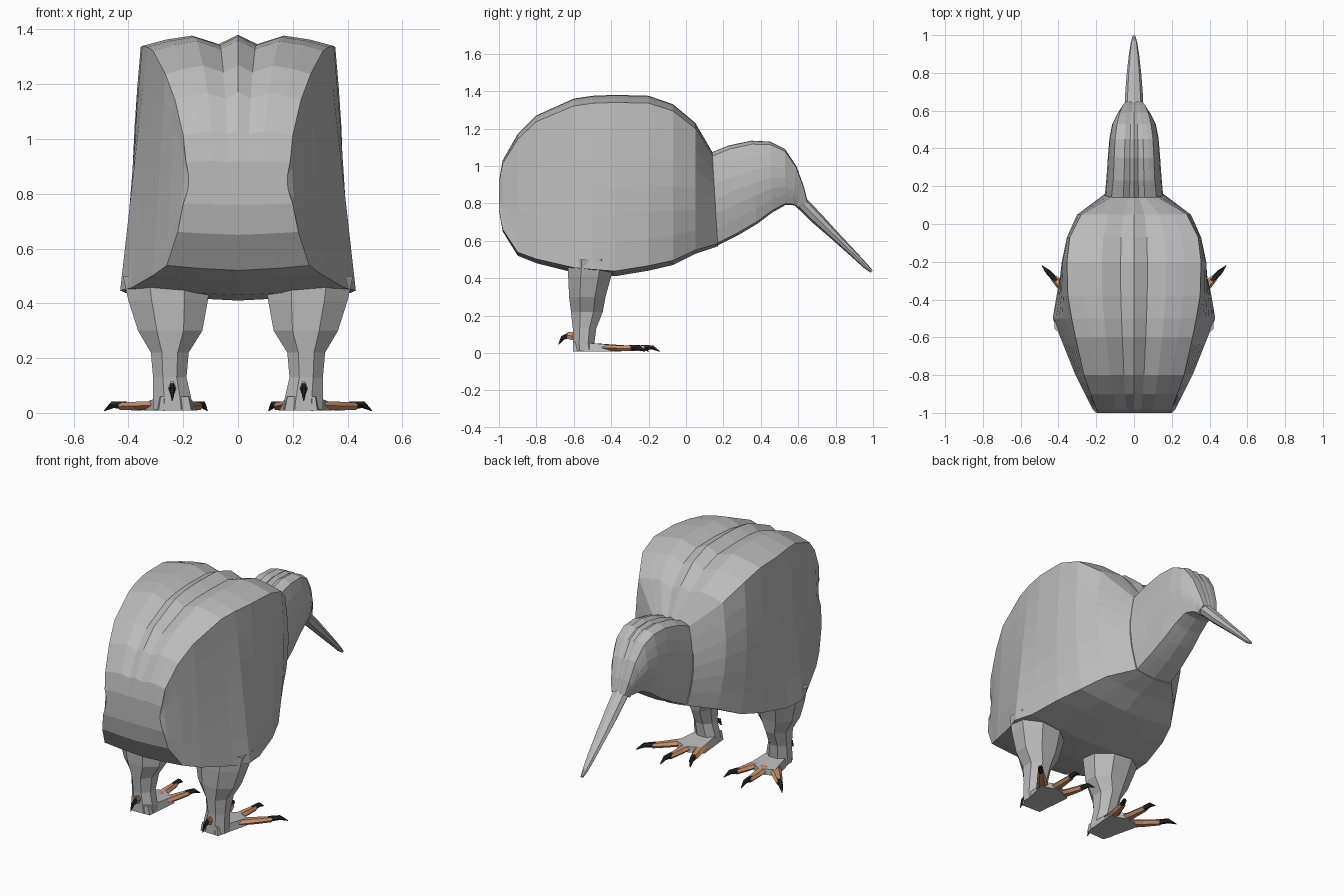
import bpy, bmesh, math
from mathutils import Vector

cube = bpy.data.objects.get("Cube")
if cube:
    bpy.data.objects.remove(cube, do_unlink=True)


def material(name, rgb):
    m = bpy.data.materials.new(name)
    m.use_nodes = True
    m.diffuse_color = (*rgb, 1)
    m.node_tree.nodes["Principled BSDF"].inputs["Base Color"].default_value = (*rgb, 1)
    return m


GREY = material("feather grey", (0.5, 0.5, 0.5))
TAN = material("toe tan", (0.58, 0.29, 0.17))
BLACK = material("claw black", (0.02, 0.02, 0.02))


def loft(name, rings, mat):
    """Skin a series of closed rings and cap both ends."""
    bm = bmesh.new()
    loops = [[bm.verts.new(p) for p in ring] for ring in rings]
    n = len(loops[0])
    for a, b in zip(loops, loops[1:]):
        for i in range(n):
            j = (i + 1) % n
            bm.faces.new((a[i], a[j], b[j], b[i]))
    bm.faces.new(loops[0])
    bm.faces.new(loops[-1])
    bmesh.ops.recalc_face_normals(bm, faces=bm.faces)
    mesh = bpy.data.meshes.new(name)
    bm.to_mesh(mesh)
    bm.free()
    mesh.materials.append(mat)
    obj = bpy.data.objects.new(name, mesh)
    bpy.context.collection.objects.link(obj)
    return obj


# Ridged top: fraction of half-width, drop as fraction of height
TOP = [(0, 0), (0.2, 0.035), (0.48, 0.003), (0.75, 0.018), (1, 0.042)]
SIDE_STEPS = 6


def section(yb, zb, yt, zt, wt, wb, bulge):
    """Boxy cross-section with a ridged top, bowed sides and shallow keel."""
    h = zt - zb
    half = [(wt * f, 1 - d) for f, d in TOP]
    for i in range(1, SIDE_STEPS + 1):
        t = i / SIDE_STEPS
        x = wt + (wb - wt) * t + bulge * math.sin(math.pi * t)
        half.append((x, 0.958 - 0.93 * t))
    half += [(wb * 0.55, 0.012), (0, 0)]
    full = half + [(-x, t) for x, t in half[-2:0:-1]]
    return [(x, yb + (yt - yb) * t, zb + h * t) for x, t in full]


# Body: y, bottom z, top z, top half-width, bottom half-width, side bulge
body = [
    (-1.0, 0.76, 0.92, 0.19, 0.2, -0.015),
    (-0.98, 0.65, 1.03, 0.2, 0.22, -0.01),
    (-0.9, 0.52, 1.17, 0.23, 0.26, 0),
    (-0.8, 0.48, 1.27, 0.265, 0.31, 0),
    (-0.6, 0.43, 1.36, 0.31, 0.39, 0),
    (-0.5, 0.42, 1.375, 0.33, 0.43, 0),
    (-0.38, 0.41, 1.38, 0.35, 0.41, 0.005),
    (-0.2, 0.44, 1.375, 0.355, 0.37, 0.02),
    (-0.07, 0.47, 1.33, 0.34, 0.32, 0.025),
    (0.05, 0.53, 1.23, 0.28, 0.24, 0.04),
]
loft("body", [section(y, zb, y, zt, wt, wb, b) for y, zb, zt, wt, wb, b in body]
     + [section(0.17, 0.57, 0.14, 1.075, 0.125, 0.125, 0.035)], GREY)

# Neck and head: slanting sections that tilt toward the beak
head = [
    (0.16, 0.57, 0.13, 1.07, 0.12, 0.12, 0.035),
    (0.28, 0.63, 0.23, 1.11, 0.11, 0.11, 0.035),
    (0.38, 0.69, 0.35, 1.135, 0.105, 0.1, 0.035),
    (0.46, 0.75, 0.45, 1.13, 0.1, 0.09, 0.035),
    (0.53, 0.79, 0.53, 1.09, 0.09, 0.08, 0.03),
    (0.57, 0.79, 0.59, 1.0, 0.075, 0.065, 0.02),
    (0.59, 0.785, 0.63, 0.89, 0.06, 0.05, 0.01),
    (0.597, 0.775, 0.65, 0.81, 0.045, 0.045, 0.005),
]
loft("neck_and_head", [section(*s) for s in head], GREY)


def tube(name, spine, mat, sides=6):
    """Tapered tube through (point, half-width, half-height) stations."""
    pts = [Vector(s[0]) for s in spine]
    rings = []
    for i, (p, w, h) in enumerate(spine):
        d = (pts[min(i + 1, len(pts) - 1)] - pts[max(i - 1, 0)]).normalized()
        side = d.cross(Vector((0, 0, 1))).normalized()
        up = side.cross(d)
        rings.append([pts[i] + side * w * math.cos(a) + up * h * math.sin(a)
                      for a in (math.tau * k / sides for k in range(sides))])
    return loft(name, rings, mat)


# Beak
tube("beak", [((0, 0.61, 0.81), 0.05, 0.035), ((0, 0.7, 0.72), 0.046, 0.033),
              ((0, 0.79, 0.632), 0.039, 0.025), ((0, 0.9, 0.525), 0.027, 0.018),
              ((0, 0.96, 0.465), 0.017, 0.014), ((0, 0.993, 0.435), 0.008, 0.008)], GREY, 8)

# Leg rings: z, x range, y range
leg = [
    (0.5, 0.1, 0.42, -0.63, -0.38),
    (0.41, 0.11, 0.4, -0.63, -0.4),
    (0.3, 0.13, 0.365, -0.625, -0.43),
    (0.22, 0.18, 0.318, -0.615, -0.445),
    (0.13, 0.188, 0.31, -0.605, -0.48),
    (0.05, 0.17, 0.31, -0.605, -0.49),
    (0.012, 0.165, 0.31, -0.605, -0.48),
]
# Toes: root, knuckle, claw tip on the ground plane
toes = {
    "outer": ((0.29, -0.43), (0.425, -0.285), (0.488, -0.22)),
    "middle": ((0.25, -0.42), (0.265, -0.22), (0.27, -0.14)),
    "inner": ((0.19, -0.43), (0.145, -0.27), (0.112, -0.2)),
}

for label, s in (("left", 1), ("right", -1)):
    rings = []
    for z, x0, x1, y0, y1 in leg:
        cx, cy, rx, ry = (x0 + x1) / 2, (y0 + y1) / 2, (x1 - x0) / 2, (y1 - y0) / 2
        k = 1 / math.cos(math.pi / 8)
        rings.append([(s * (cx + rx * k * math.cos(a)), cy + ry * k * math.sin(a), z)
                      for a in (math.tau * (i + 0.5) / 8 for i in range(8))])
    loft(label + "_leg", rings, GREY)

    # Wedge-shaped foot pad
    sole = [(0.17, -0.6), (0.29, -0.605), (0.345, -0.38), (0.25, -0.345), (0.15, -0.39)]
    loft(label + "_foot", [[(s * x, y, 0.008) for x, y in sole],
                           [(s * (0.24 + (x - 0.24) * 0.85), y, 0.06 if y < -0.5 else 0.042)
                            for x, y in sole]], GREY)

    for toe, (a, b, c) in toes.items():
        a, b, c = (Vector((s * x, y, 0)) for x, y in (a, b, c))
        up = Vector((0, 0, 1))
        tube(f"{label}_{toe}_toe", [(a + up * 0.028, 0.036, 0.018),
                                    (a.lerp(b, 0.55) + up * 0.025, 0.027, 0.018),
                                    (b + up * 0.024, 0.018, 0.016)], TAN)
        tube(f"{label}_{toe}_claw", [(a.lerp(b, 0.9) + up * 0.027, 0.016, 0.017),
                                     (b.lerp(c, 0.5) + up * 0.03, 0.013, 0.013),
                                     (c + up * 0.008, 0.002, 0.002)], BLACK)

    # Raised hind toe and its claw
    x = s * 0.24
    tube(label + "_hind_toe", [((x, -0.58, 0.085), 0.015, 0.026),
                               ((x, -0.635, 0.095), 0.013, 0.022)], TAN)
    tube(label + "_hind_claw", [((x, -0.62, 0.096), 0.011, 0.018),
                                ((x, -0.66, 0.08), 0.01, 0.014),
                                ((x, -0.682, 0.045), 0.002, 0.002)], BLACK)
